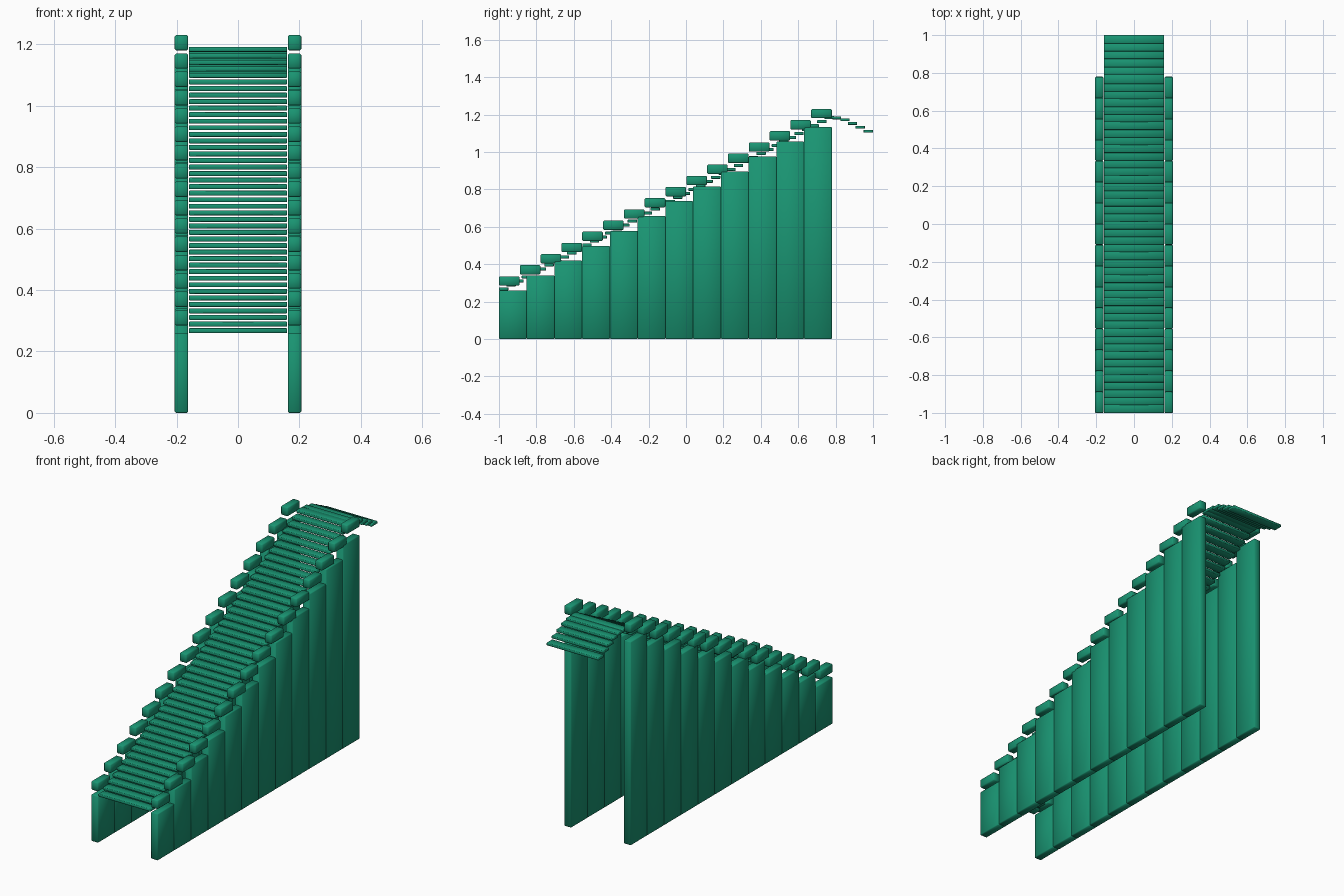
import bpy, bmesh
from mathutils import Matrix, Vector

if "Cube" in bpy.data.objects:
    bpy.data.objects.remove(bpy.data.objects["Cube"])

mat = bpy.data.materials.new("green_paint")
mat.diffuse_color = (0.01, 0.30, 0.17, 1)
mat.use_nodes = True
mat.node_tree.nodes["Principled BSDF"].inputs["Base Color"].default_value = mat.diffuse_color


def boxes(name, items, bevel):
    """One object from many (min corner, max corner) boxes with small chamfers."""
    bm = bmesh.new()
    for lo, hi in items:
        lo, hi = Vector(lo), Vector(hi)
        m = Matrix.Translation((lo + hi) / 2) @ Matrix.Diagonal((*(hi - lo), 1))
        bmesh.ops.create_cube(bm, size=1, matrix=m)
    bmesh.ops.bevel(bm, geom=bm.edges[:], offset=bevel, segments=1,
                    affect='EDGES', profile=0.5)
    for f in bm.faces:
        f.smooth = True
    me = bpy.data.meshes.new(name)
    bm.to_mesh(me)
    bm.free()
    ob = bpy.data.objects.new(name, me)
    bpy.context.collection.objects.link(ob)
    me.materials.append(mat)
    return ob


X0, X1 = 0.162, 0.206          # inner and outer face of the side walls
W = 1.78 / 12                  # width of one wall plank

# Side walls of upright planks growing in height, and stepped handrail blocks
for side, s in (("left", -1), ("right", 1)):
    xa, xb = sorted((s * X0, s * X1))
    planks = [((xa, -1 + W * i, 0), (xb, -1 + W * (i + 1), 0.26 + 0.0795 * i))
              for i in range(12)]
    boxes(side + "_wall", planks, 0.004)
    rail = [((xa, -1 + 0.1113 * i, 0.285 + 0.0597 * i),
             (xb, -0.89 + 0.1113 * i, 0.335 + 0.0597 * i)) for i in range(16)]
    boxes(side + "_rail", rail, 0.005)

# Ramp slats climbing to the top
XS = 0.16
ramp = [((-XS, -1 + 0.0405 * i, 0.26 + 0.0213 * i),
         (XS, -0.95 + 0.0405 * i, 0.276 + 0.0213 * i)) for i in range(44)]
boxes("ramp_slats", ramp, 0.002)

# Short lip curving down past the top
tops = [(0.78, 1.19), (0.825, 1.18), (0.865, 1.16), (0.906, 1.14), (0.95, 1.118)]
lip = [((-XS, y, z - 0.015), (XS, y + 0.05, z)) for y, z in tops]
boxes("end_lip_slats", lip, 0.002)
